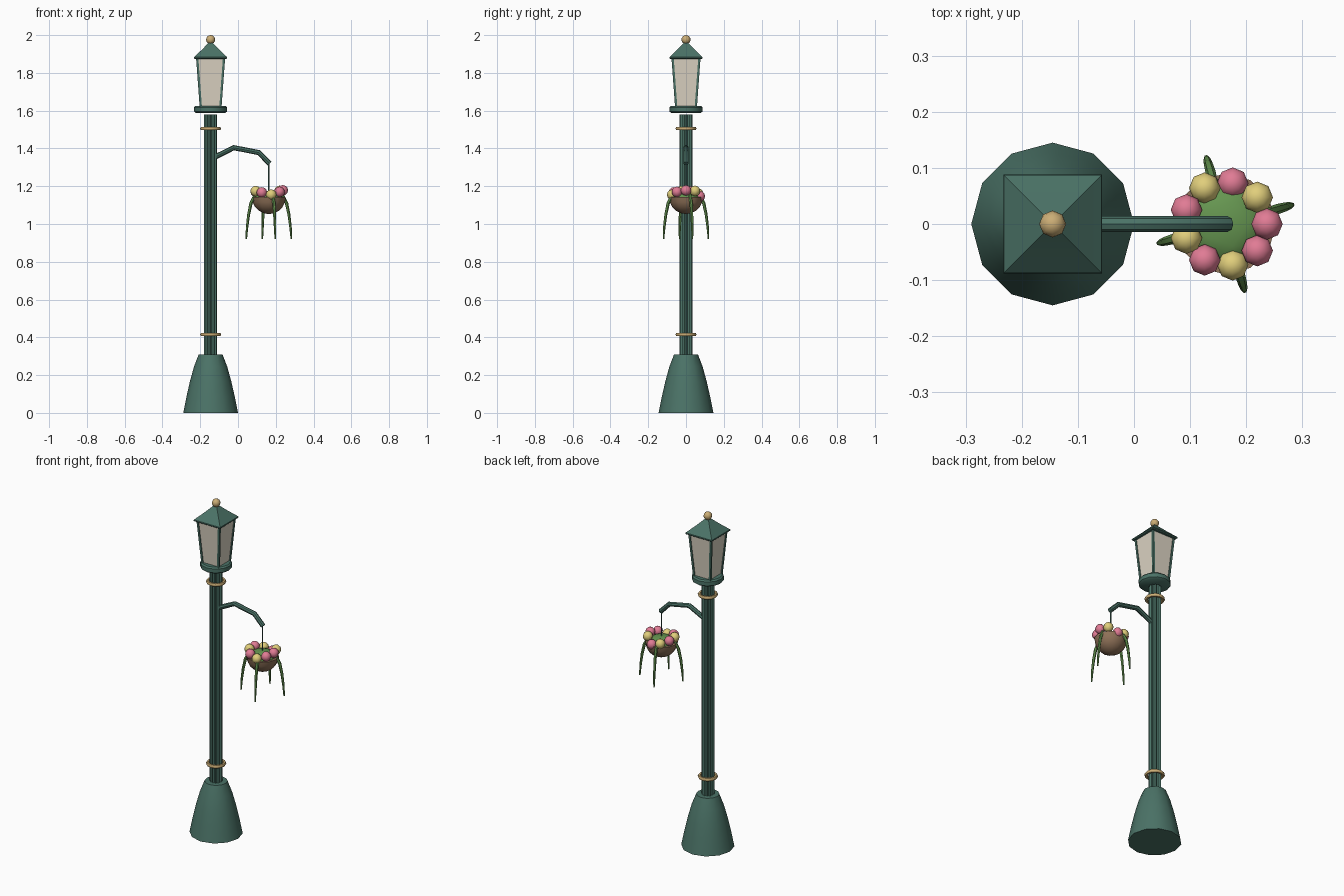
import bpy, bmesh, math
from mathutils import Vector, Matrix

if "Cube" in bpy.data.objects:
    bpy.data.objects.remove(bpy.data.objects["Cube"])

PX, BX = -0.145, 0.163   # post axis, basket axis


def mat(name, c):
    m = bpy.data.materials.new(name)
    m.diffuse_color = (*c, 1)
    m.use_nodes = True
    m.node_tree.nodes["Principled BSDF"].inputs["Base Color"].default_value = m.diffuse_color
    return m


GREEN = mat("painted_iron", (0.07, 0.17, 0.135))
GOLD = mat("brass", (0.6, 0.42, 0.18))
GLASS = mat("glass", (0.72, 0.66, 0.55))
LEAF = mat("leaf", (0.13, 0.3, 0.08))
PINK = mat("pink_petal", (0.75, 0.2, 0.3))
YELLOW = mat("yellow_petal", (0.75, 0.62, 0.2))
BROWN = mat("coir", (0.28, 0.17, 0.1))


def finish(bm, name, m, angle=None):
    bmesh.ops.recalc_face_normals(bm, faces=bm.faces)
    me = bpy.data.meshes.new(name)
    bm.to_mesh(me)
    bm.free()
    me.materials.append(m)
    ob = bpy.data.objects.new(name, me)
    bpy.context.collection.objects.link(ob)
    if angle:
        bpy.ops.object.select_all(action='DESELECT')
        ob.select_set(True)
        bpy.context.view_layer.objects.active = ob
        bpy.ops.object.shade_smooth_by_angle(angle=math.radians(angle))
    return ob


def loft(name, rings, m, angle=40, closed=False):
    """Skin a list of point rings; cap the ends or join them."""
    bm = bmesh.new()
    vs = [[bm.verts.new(p) for p in r] for r in rings]
    n = len(vs[0])
    for a, b in list(zip(vs, vs[1:])) + ([(vs[-1], vs[0])] if closed else []):
        for i in range(n):
            bm.faces.new((a[i], a[(i + 1) % n], b[(i + 1) % n], b[i]))
    if not closed:
        bm.faces.new(vs[0])
        bm.faces.new(vs[-1])
    return finish(bm, name, m, angle)


def lathe(name, prof, n, x, m, angle=40, turn=0, closed=False):
    rings = [[(x + r * math.cos(turn + math.tau * i / n), r * math.sin(turn + math.tau * i / n), z)
              for i in range(n)] for r, z in prof]
    return loft(name, rings, m, angle, closed)


def tube(name, pts, radii, n, m):
    pts = [Vector(p) for p in pts]
    rings = []
    for i, p in enumerate(pts):
        d = (pts[min(i + 1, len(pts) - 1)] - pts[max(i - 1, 0)]).normalized()
        side = Vector((0, 0, 1)).cross(d)
        side = side.normalized() if side.length > 1e-4 else Vector((1, 0, 0))
        up = d.cross(side)
        rings.append([p + radii[i] * (side * math.cos(math.tau * k / n) + up * math.sin(math.tau * k / n))
                      for k in range(n)])
    return loft(name, rings, m)


def ball(name, loc, r, m, seg=8, rows=6):
    bm = bmesh.new()
    bmesh.ops.create_uvsphere(bm, u_segments=seg, v_segments=rows, radius=r,
                              matrix=Matrix.Translation(loc))
    return finish(bm, name, m, 50)


# flared base and fluted post
lathe("base", [(0.145, 0), (0.128, 0.085), (0.11, 0.165), (0.088, 0.245), (0.063, 0.31)], 12, PX, GREEN)
loft("fluted_post", [[(PX + r * math.cos(math.tau * i / 24), r * math.sin(math.tau * i / 24), z)
                      for i, r in enumerate([0.035, 0.028] * 12)] for z in (0.3, 1.58)], GREEN, 20)

# brass rings
for name, z in (("lower_ring", 0.415), ("upper_ring", 1.505)):
    lathe(name, [(0.046 + 0.01 * math.cos(math.tau * k / 6), z + 0.01 * math.sin(math.tau * k / 6))
                 for k in range(6)], 12, PX, GOLD, 60, closed=True)

# lantern: collar, panes, corner bars, roof, finial
lathe("lantern_collar", [(0.077, 1.587), (0.087, 1.595), (0.087, 1.618), (0.079, 1.626)], 12, PX, GREEN)
Q, S = math.pi / 4, math.sqrt(2)
lathe("lantern_glass", [(0.053 * S, 1.62), (0.073 * S, 1.88)], 4, PX, GLASS, None, Q)
for i in range(4):
    sx, sy = (1, 1, -1, -1)[i], (1, -1, -1, 1)[i]
    loft(f"lantern_bar_{i + 1}",
         [[(PX + sx * h + a * 0.006, sy * h + b * 0.006, z)
           for a, b in ((-1, -1), (1, -1), (1, 1), (-1, 1))]
          for h, z in ((0.052, 1.62), (0.071, 1.88))], GREEN, None)
lathe("lantern_roof", [(0.084 * S, 1.874), (0.088 * S, 1.878), (0.087 * S, 1.884),
                       (0.045 * S, 1.924), (0.012 * S, 1.958)], 4, PX, GREEN, 30, Q)
ball("finial", (PX, 0, 1.976), 0.024, GOLD, 8, 8)

# curved arm and hanging wire
tube("arm", [(-0.135, 0, 1.348), (-0.115, 0, 1.358), (-0.022, 0, 1.404), (0.11, 0, 1.378), (0.167, 0, 1.32)],
     [0.014] * 5, 8, GREEN)
lathe("hanging_wire", [(0.003, 1.14), (0.003, 1.325)], 6, BX, GREEN)

# basket bowl and foliage mound
lathe("basket", [(0.09 * math.cos(a), 1.143 - 0.09 * math.sin(a))
                 for a in (math.radians(d) for d in (0, 18, 36, 54, 72, 87))], 12, BX, BROWN)
bm = bmesh.new()
bmesh.ops.create_icosphere(bm, subdivisions=2, radius=0.078,
                           matrix=Matrix.Translation((BX, 0, 1.14)) @ Matrix.Diagonal((1, 1, 0.45, 1)))
finish(bm, "foliage", LEAF, 40)

# ring of alternating blossoms
heights = [1.178, 1.175, 1.147, 1.16, 1.172, 1.174, 1.167, 1.155, 1.17]
for i, z in enumerate(heights):
    a = math.radians(40 * i)
    ball(f"blossom_{i + 1}", (BX + 0.074 * math.cos(a), 0.074 * math.sin(a), z), 0.028, YELLOW if i % 2 else PINK)

# trailing vines
for i in range(4):
    a = math.radians(16 + 90 * i)
    tube(f"vine_{i + 1}", [(BX + r * math.cos(a), r * math.sin(a), z)
                           for r, z in ((0.075, 1.155), (0.098, 1.11), (0.111, 1.05), (0.12, 0.98), (0.124, 0.92))],
         [0.008, 0.009, 0.008, 0.0065, 0.004], 6, LEAF)
